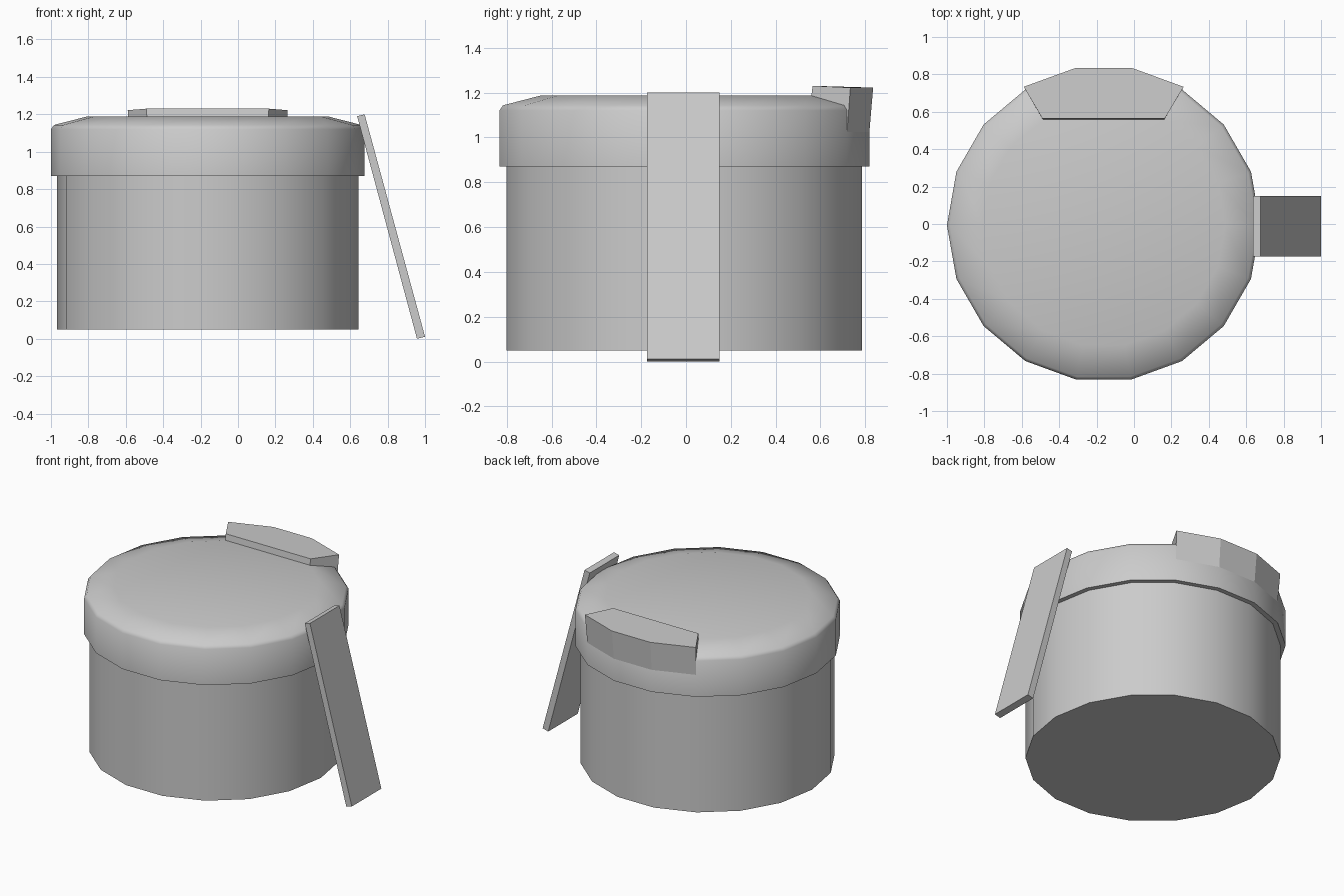
import bpy, bmesh
from math import sin, cos, pi, radians

if "Cube" in bpy.data.objects:
    bpy.data.objects.remove(bpy.data.objects["Cube"])

CX, CY, SIDES = -0.162, -0.007, 18


def finish(name, bm, angle=None):
    bmesh.ops.remove_doubles(bm, verts=bm.verts, dist=1e-5)
    bmesh.ops.recalc_face_normals(bm, faces=bm.faces)
    mesh = bpy.data.meshes.new(name)
    bm.to_mesh(mesh)
    bm.free()
    obj = bpy.data.objects.new(name, mesh)
    bpy.context.collection.objects.link(obj)
    if angle:
        bpy.ops.object.select_all(action='DESELECT')
        obj.select_set(True)
        bpy.context.view_layer.objects.active = obj
        bpy.ops.object.shade_smooth_by_angle(angle=radians(angle))
    return obj


def polar(r, deg, z):
    return (CX + r * cos(radians(deg)), CY + r * sin(radians(deg)), z)


def lathe(name, profile, cap_first=False, cap_last=False):
    """Stack of 18-sided rings given as (radius, z)."""
    bm = bmesh.new()
    rings = [[bm.verts.new(polar(r, i * 360 / SIDES, z)) for i in range(SIDES)]
             for r, z in profile]
    for a, b in zip(rings, rings[1:]):
        for i in range(SIDES):
            j = (i + 1) % SIDES
            bm.faces.new((a[i], a[j], b[j], b[i]))
    if cap_first:
        bm.faces.new(rings[0])
    if cap_last:
        bm.faces.new(rings[-1])
    return finish(name, bm, 50)


def prism(name, a, b):
    """Solid between two matching outlines."""
    bm = bmesh.new()
    va = [bm.verts.new(p) for p in a]
    vb = [bm.verts.new(p) for p in b]
    bm.faces.new(va)
    bm.faces.new(vb)
    for i in range(len(a)):
        j = (i + 1) % len(a)
        bm.faces.new((va[i], va[j], vb[j], vb[i]))
    return finish(name, bm)


# Container body
body = lathe("body", [(0.805, 0.05), (0.805, 0.87)], cap_first=True)

# Lid with a rounded shoulder
lid = lathe("lid", [(0.805, 0.87), (0.838, 0.87), (0.838, 1.12),
                    (0.822, 1.143), (0.65, 1.187)], cap_last=True)

# Raised lip at the back of the lid
arc = (60, 80, 100, 120)
top = [polar(0.855, d, 1.222) for d in arc] + [(-0.49, 0.565, 1.23), (0.165, 0.565, 1.23)]
bottom = [polar(0.836, d, 1.0) for d in arc] + [(-0.485, 0.555, 1.15), (0.16, 0.555, 1.15)]
lip = prism("lid_lip", top, bottom)

# Plank leaning against the side
outline = [(0.637, 1.19), (0.677, 1.2), (1.0, 0.011), (0.957, 0.0)]
plank = prism("leaning_plank", [(x, -0.175, z) for x, z in outline],
              [(x, 0.15, z) for x, z in outline])
